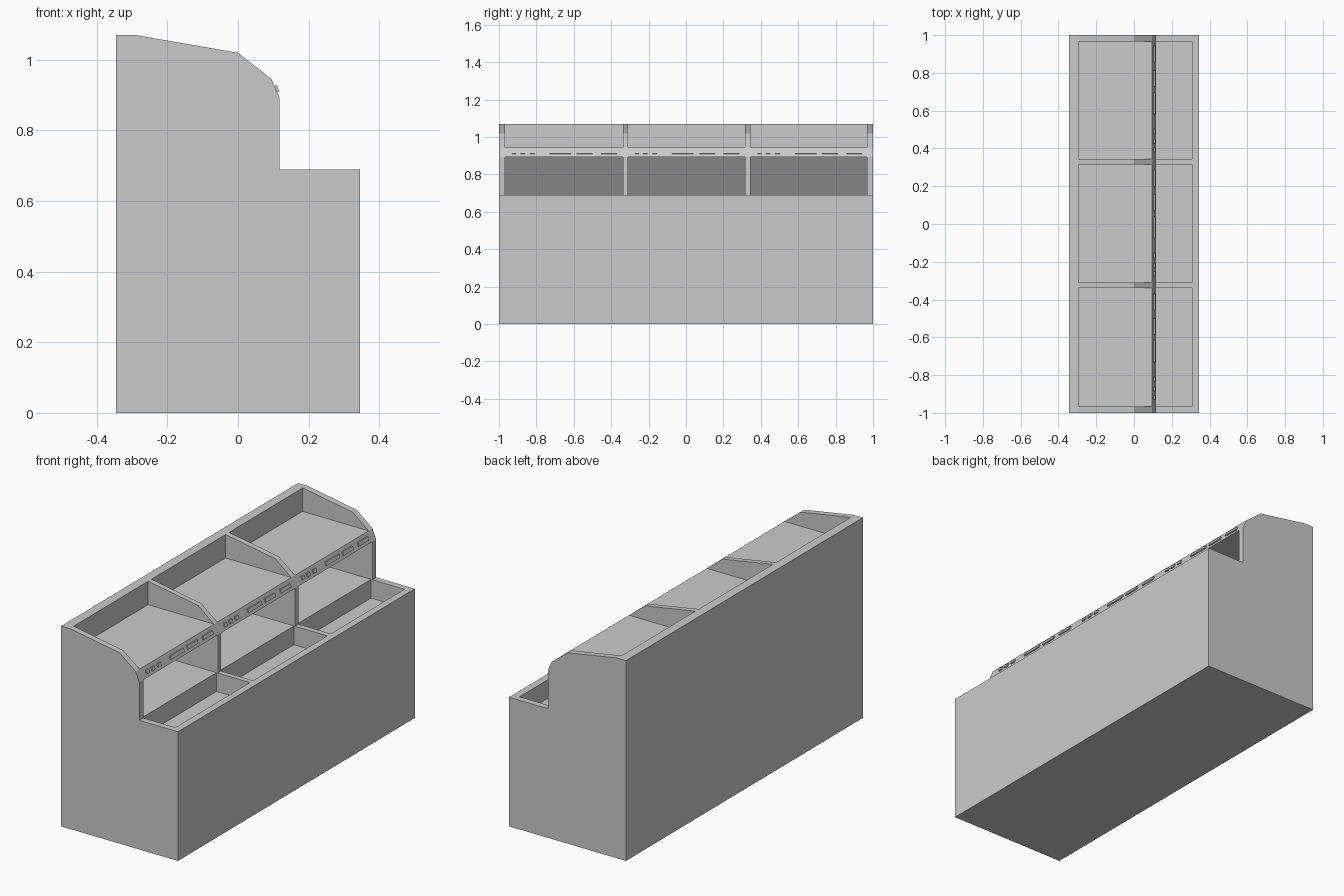
import bpy, bmesh

cube = bpy.data.objects.get("Cube")
if cube:
    bpy.data.objects.remove(cube, do_unlink=True)

grey = bpy.data.materials.new("light_grey")
grey.use_nodes = True
colour = (0.6, 0.6, 0.6, 1)
grey.diffuse_color = colour
grey.node_tree.nodes["Principled BSDF"].inputs["Base Color"].default_value = colour


def prisms(name, parts):
    """One object from several (x, z) profiles, each extruded from y0 to y1."""
    bm = bmesh.new()
    for profile, y0, y1 in parts:
        face = bm.faces.new([bm.verts.new((x, y0, z)) for x, z in profile])
        ext = bmesh.ops.extrude_face_region(bm, geom=[face])
        moved = [g for g in ext["geom"] if isinstance(g, bmesh.types.BMVert)]
        bmesh.ops.translate(bm, vec=(0, y1 - y0, 0), verts=moved)
    bmesh.ops.recalc_face_normals(bm, faces=bm.faces)
    mesh = bpy.data.meshes.new(name)
    bm.to_mesh(mesh)
    bm.free()
    mesh.materials.append(grey)
    obj = bpy.data.objects.new(name, mesh)
    bpy.context.collection.objects.link(obj)
    return obj


# Cabinet body with stepped front and sloping hood
body_profile = [(-0.345, 0), (0.345, 0), (0.345, 0.69), (0.117, 0.69), (0.117, 0.893),
                (0.095, 0.945), (0, 1.02), (-0.29, 1.07), (-0.345, 1.07)]
cabinet = prisms("display_cabinet", [(body_profile, -1, 1)])

# Upper trays, and lower shelves that open into front wells
tray = [(-0.295, 0.945), (0.25, 0.945), (0.25, 1.2), (-0.295, 1.2)]
shelf = [(0.307, 0.59), (0.11, 0.59), (0.11, 0.69), (-0.3, 0.69),
         (-0.16, 0.893), (0.2, 0.893), (0.2, 0.75), (0.307, 0.75)]
bays = [(-0.967, -0.338), (-0.31, 0.315), (0.345, 0.967)]
cutter = prisms("bay_cutter", [(p, a, b) for a, b in bays for p in (tray, shelf)])
cutter.hide_render = True

cut = cabinet.modifiers.new("bays", "BOOLEAN")
cut.operation = "DIFFERENCE"
cut.solver = "EXACT"
cut.object = cutter
bpy.context.view_layer.objects.active = cabinet
bpy.ops.object.modifier_apply(modifier=cut.name)
bpy.data.objects.remove(cutter, do_unlink=True)

# Raised label plates along the front rail: three short, three long per bay
plate = [(0.101, 0.926), (0.11, 0.928), (0.117, 0.911), (0.108, 0.908)]
spans = [(-0.93, -0.908), (-0.885, -0.862), (-0.835, -0.81),
         (-0.73, -0.615), (-0.585, -0.5), (-0.455, -0.37)]
for i in range(len(bays)):
    shift = 0.656 * i
    prisms(f"rail_plates_{i + 1}", [(plate, a + shift, b + shift) for a, b in spans])
